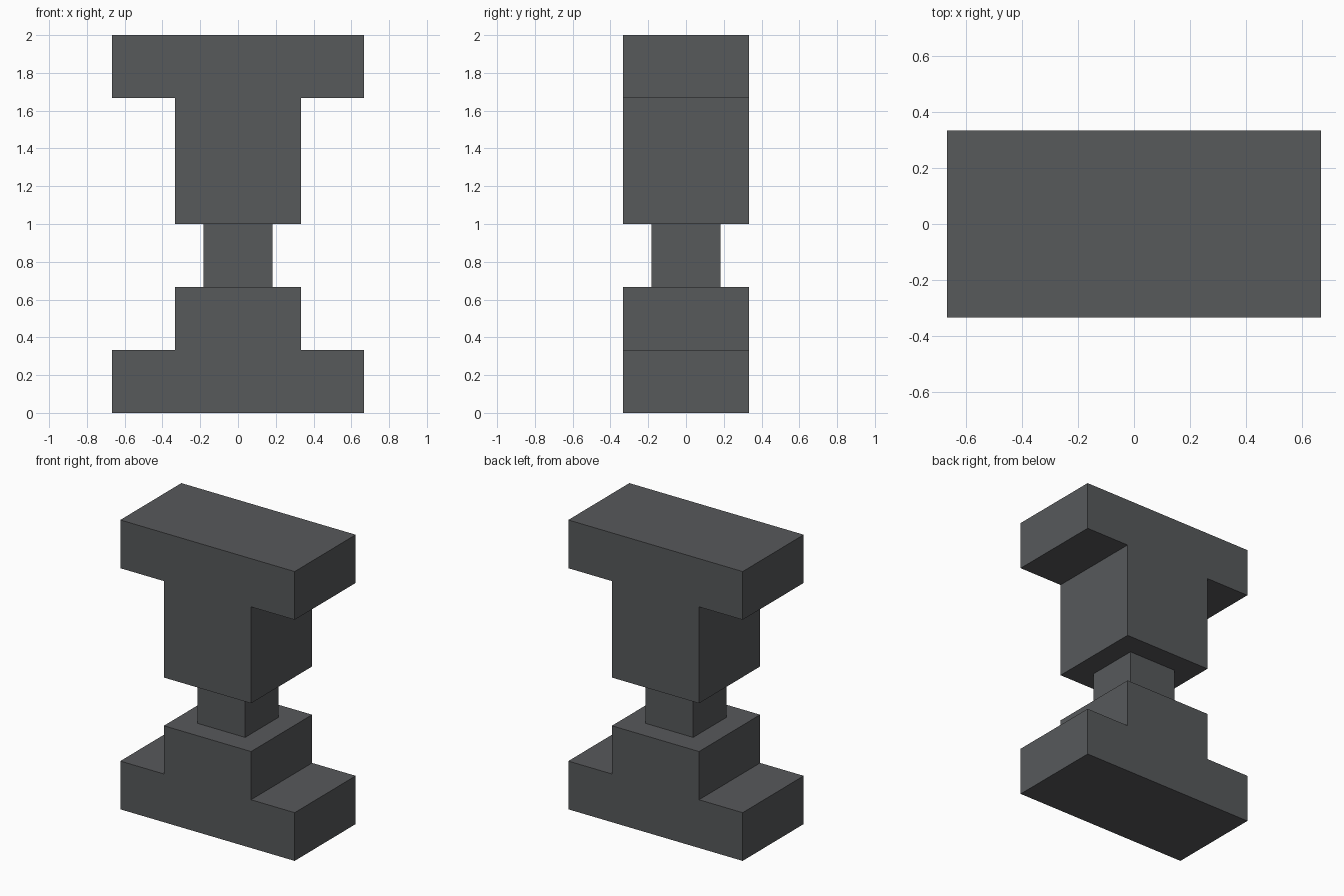
import bpy
import bmesh

if "Cube" in bpy.data.objects:
    bpy.data.objects.remove(bpy.data.objects["Cube"])

U = 1 / 3  # base module of the design

grey = bpy.data.materials.new("dark grey")
grey.diffuse_color = (0.095, 0.1, 0.105, 1)
grey.use_nodes = True
grey.node_tree.nodes["Principled BSDF"].inputs["Base Color"].default_value = grey.diffuse_color


def extrude_profile(name, half, depth):
    """Mirror a right-hand (x, z) outline across x = 0 and extrude it along y."""
    outline = half + [(-x, z) for x, z in reversed(half)]
    bm = bmesh.new()
    face = bm.faces.new([bm.verts.new((x, -depth, z)) for x, z in outline])
    new = bmesh.ops.extrude_face_region(bm, geom=[face])["geom"]
    moved = [v for v in new if isinstance(v, bmesh.types.BMVert)]
    bmesh.ops.translate(bm, vec=(0, 2 * depth, 0), verts=moved)
    bmesh.ops.recalc_face_normals(bm, faces=bm.faces)
    mesh = bpy.data.meshes.new(name)
    bm.to_mesh(mesh)
    bm.free()
    mesh.materials.append(grey)
    bpy.context.collection.objects.link(bpy.data.objects.new(name, mesh))


# Stepped base: wide foot with a narrower block on top
extrude_profile("base", [(2 * U, 0), (2 * U, U), (U, U), (U, 2 * U)], U)

# Square neck joining the two halves
extrude_profile("neck", [(0.183, 2 * U), (0.183, 1)], 0.183)

# T-shaped head: column widening to the top slab
extrude_profile("head", [(U, 1), (U, 5 * U), (2 * U, 5 * U), (2 * U, 2)], U)
